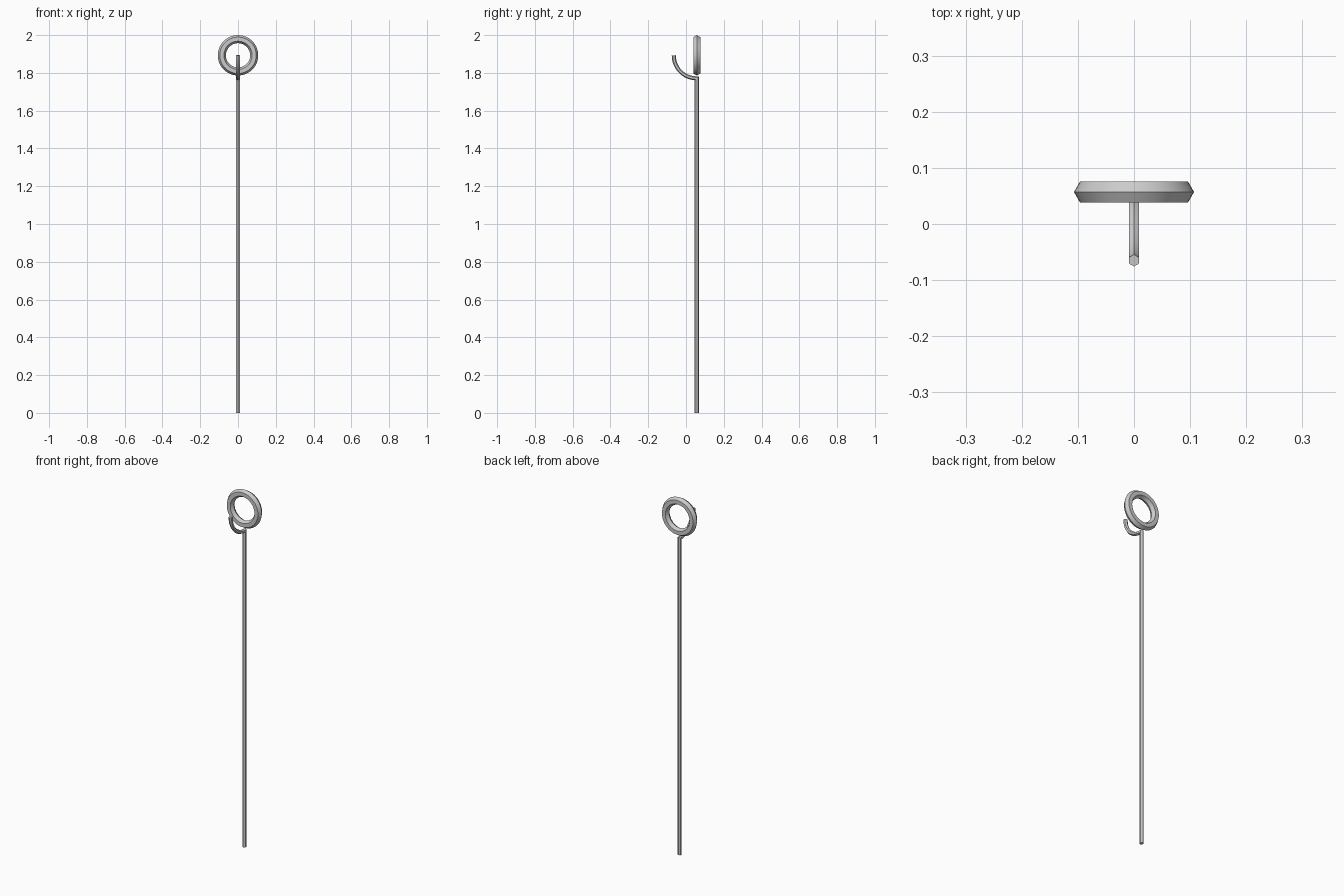
import bpy, bmesh, math
from mathutils import Vector

if "Cube" in bpy.data.objects:
    bpy.data.objects.remove(bpy.data.objects["Cube"])

RING_Y, RING_Z = 0.057, 1.893
ROD_R, HOOK_R = 0.0107, 0.122


def sweep(name, path, radius, sides=6):
    """Sweep a polygon along a path in the YZ plane with mitred corners."""
    bm = bmesh.new()
    rings = []
    for i, p in enumerate(path):
        a = (p - path[i - 1]).normalized() if i else (path[1] - p).normalized()
        b = (path[i + 1] - p).normalized() if i < len(path) - 1 else a
        t = (a + b).normalized()
        side = t.cross(Vector((1, 0, 0))) / t.dot(a)
        ring = []
        for k in range(sides):
            ang = 2 * math.pi * k / sides
            ring.append(bm.verts.new(p + side * radius * math.cos(ang)
                                     + Vector((radius * math.sin(ang), 0, 0))))
        rings.append(ring)
    for r0, r1 in zip(rings, rings[1:]):
        for k in range(sides):
            n = (k + 1) % sides
            bm.faces.new((r0[k], r0[n], r1[n], r1[k]))
    bm.faces.new(rings[0])
    bm.faces.new(rings[-1])
    bmesh.ops.recalc_face_normals(bm, faces=bm.faces)
    me = bpy.data.meshes.new(name)
    bm.to_mesh(me)
    bm.free()
    ob = bpy.data.objects.new(name, me)
    bpy.context.collection.objects.link(ob)
    return ob


def smooth(ob):
    bpy.ops.object.select_all(action='DESELECT')
    ob.select_set(True)
    bpy.context.view_layer.objects.active = ob
    bpy.ops.object.shade_smooth_by_angle(angle=math.radians(30))


# straight rod turning into a quarter-circle hook at the top
path = [Vector((0, RING_Y, 0))]
for i in range(13):
    a = math.pi / 2 * i / 12
    path.append(Vector((0, RING_Y - HOOK_R * math.sin(a),
                        RING_Z - HOOK_R * math.cos(a))))
smooth(sweep("hooked_rod", path, ROD_R))

# upright ring with a hexagonal section
bpy.ops.mesh.primitive_torus_add(major_radius=0.0856, minor_radius=0.0214,
                                 major_segments=48, minor_segments=6,
                                 location=(0, RING_Y, RING_Z),
                                 rotation=(math.pi / 2, 0, 0))
ring = bpy.context.object
ring.name = "ring"
smooth(ring)
